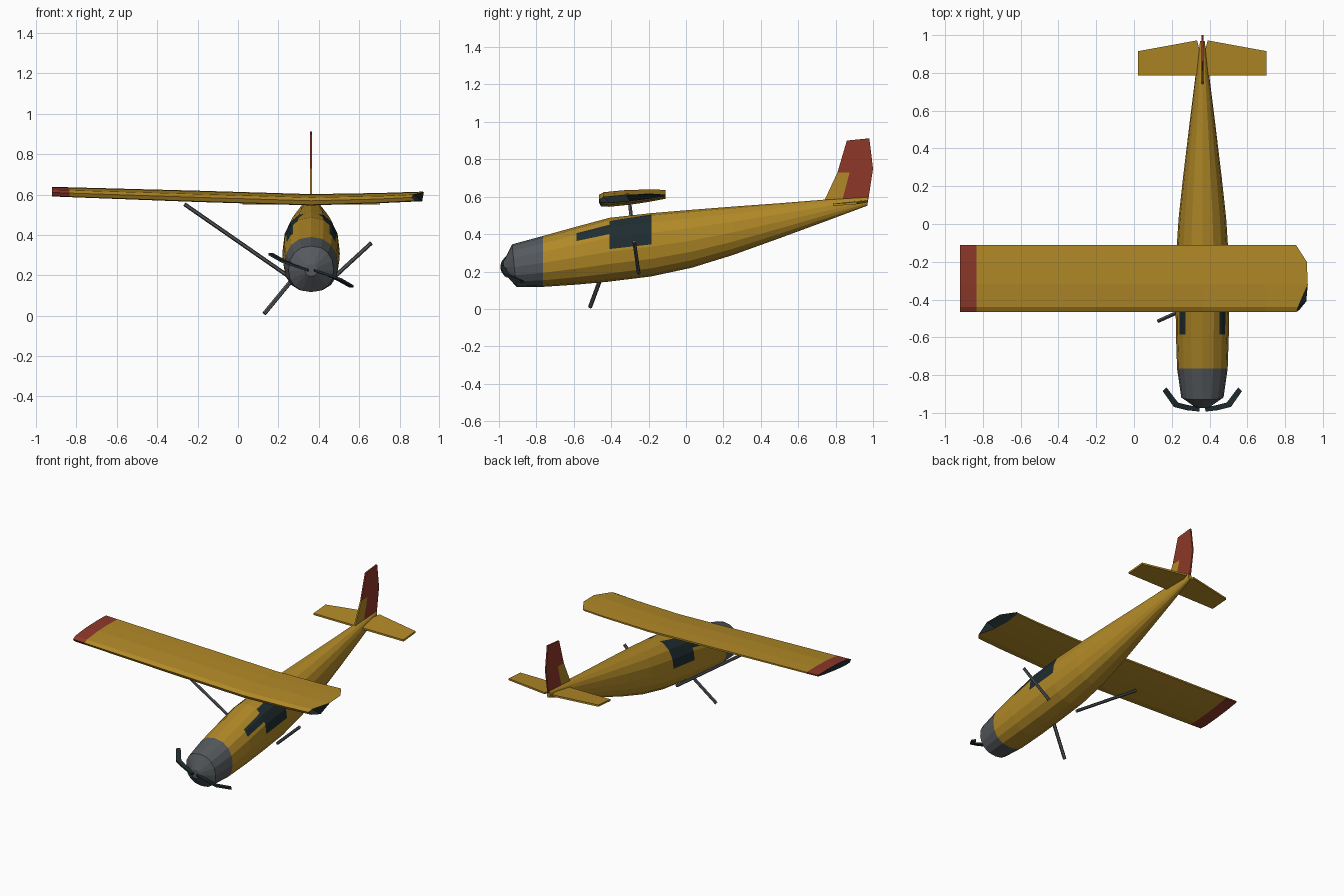
import bpy, bmesh, math
from mathutils import Vector

if "Cube" in bpy.data.objects:
    bpy.data.objects.remove(bpy.data.objects["Cube"])

CX = 0.362  # fuselage centre line


def mat(name, r, g, b):
    m = bpy.data.materials.new(name)
    m.diffuse_color = (r, g, b, 1)
    m.use_nodes = True
    m.node_tree.nodes["Principled BSDF"].inputs["Base Color"].default_value = m.diffuse_color
    return m


YELLOW = mat("yellow_paint", 0.44, 0.25, 0.02)
GREY = mat("grey_metal", 0.092, 0.10, 0.11)
DARK = mat("dark_glass", 0.014, 0.026, 0.03)
RED = mat("red_paint", 0.27, 0.04, 0.022)


def finish(bm, name, mats):
    bmesh.ops.recalc_face_normals(bm, faces=bm.faces)
    me = bpy.data.meshes.new(name)
    bm.to_mesh(me)
    bm.free()
    ob = bpy.data.objects.new(name, me)
    bpy.context.collection.objects.link(ob)
    for m in mats:
        me.materials.append(m)
    return ob


def loft(bm, rings):
    """Skin closed rings of points and return the vertex rings."""
    vr = [[bm.verts.new(p) for p in ring] for ring in rings]
    n = len(vr[0])
    for a, b in zip(vr, vr[1:]):
        for i in range(n):
            j = (i + 1) % n
            bm.faces.new((a[i], a[j], b[j], b[i]))
    return vr


# --- Fuselage: y, top z, bottom z, half width
stations = [
    (-0.975, 0.255, 0.195, 0.03), (-0.93, 0.345, 0.117, 0.112),
    (-0.765, 0.39, 0.118, 0.134), (-0.585, 0.44, 0.13, 0.14),
    (-0.41, 0.487, 0.146, 0.142), (-0.185, 0.512, 0.174, 0.14),
    (0.03, 0.53, 0.22, 0.126), (0.25, 0.547, 0.288, 0.102),
    (0.5, 0.565, 0.378, 0.072), (0.75, 0.585, 0.47, 0.041),
    (0.97, 0.598, 0.552, 0.012)]
SIDES = 16


def section(y, top, bot, hw):
    zc = bot + 0.47 * (top - bot)
    pts = []
    for i in range(SIDES):
        t = 2 * math.pi * i / SIDES
        s, c = math.sin(t), math.cos(t)
        x = math.copysign(abs(s) ** 0.88, s) * hw
        z = zc + (top - zc if c > 0 else zc - bot) * math.copysign(abs(c) ** 0.92, c)
        dy = 0.012 * (1 - c) if abs(y + 0.93) < 0.01 else 0
        pts.append((CX + x, y + dy, z))
    return pts


def line_z(line, y):
    (y1, z1), (y2, z2) = line
    return z1 + (z2 - z1) * (y - y1) / (y2 - y1)


bm = bmesh.new()
vr = loft(bm, [section(*s) for s in stations])
bm.faces.new(vr[0])
bm.faces.new(vr[-1])

# Side windows: a tall rear pane and a narrow front pane cut into the skin
panes = [(((-0.41, 0.470), (-0.185, 0.505)), ((-0.41, 0.32), (-0.185, 0.345))),
         (((-0.585, 0.405), (-0.41, 0.45)), ((-0.585, 0.363), (-0.41, 0.40)))]
for pane in panes:
    y1, y2 = pane[0][0][0], pane[0][1][0]
    for (a, b) in pane:
        fs = [f for f in bm.faces if y1 < f.calc_center_median().y < y2]
        geom = list({e for f in fs for e in f.edges} | {v for f in fs for v in f.verts}) + fs
        bmesh.ops.bisect_plane(bm, geom=geom, plane_co=(0, a[0], a[1]),
                               plane_no=Vector((0, a[1] - b[1], b[0] - a[0])).normalized())
for f in bm.faces:
    c = f.calc_center_median()
    if c.y < -0.77:
        f.material_index = 1
    for upper, lower in panes:
        if upper[0][0] < c.y < upper[1][0] and line_z(lower, c.y) < c.z < line_z(upper, c.y):
            f.material_index = 2
finish(bm, "fuselage", [YELLOW, GREY, DARK])

# --- Wing: upper and lower skin points (y, z), torn right end per point
airfoil = [(-0.465, 0.572), (-0.44, 0.588), (-0.32, 0.602), (-0.2, 0.605), (-0.11, 0.603),
           (-0.11, 0.592), (-0.2, 0.575), (-0.3, 0.56), (-0.41, 0.549), (-0.455, 0.552)]
torn = [0.86, 0.868, 0.92, 0.915, 0.857, 0.85, 0.85, 0.87, 0.912, 0.875]


def wing_ring(x, lift, thick=1.0):
    return [(x, y, 0.58 + (z - 0.58) * thick + lift) for y, z in airfoil]


bm = bmesh.new()
rings = [wing_ring(-0.922, 0.037, 0.85), wing_ring(-0.835, 0.034, 0.87), wing_ring(-0.2, 0.014),
         wing_ring(CX, -0.003), wing_ring(0.7, 0.005, 0.9)]
rings.append([(tx, p[1], p[2] + 0.009) for tx, p in zip(torn, wing_ring(0, 0.004, 0.85))])
vr = loft(bm, rings)
for f in bm.faces:
    if f.calc_center_median().x < -0.84:
        f.material_index = 1
for ring in (vr[0], vr[-1]):  # dark hollow ends
    for i in range(4):
        f = bm.faces.new((ring[i], ring[i + 1], ring[8 - i], ring[9 - i]))
        f.material_index = 2
finish(bm, "wing", [YELLOW, RED, DARK])


# --- Tail plates
def plate(name, pts, offset, material):
    """Thin slab from an outline, thickened symmetrically along offset."""
    o = Vector(offset)
    bm = bmesh.new()
    vr = loft(bm, [[Vector(p) - o for p in pts], [Vector(p) + o for p in pts]])
    bm.faces.new(vr[0])
    bm.faces.new(vr[1])
    return finish(bm, name, [material])


for side, label in ((-1, "left"), (1, "right")):
    plate(label + "_tailplane",
          [(CX + side * x, y, z) for x, y, z in
           ((0.0, 0.785, 0.556), (0.34, 0.785, 0.556), (0.34, 0.915, 0.566),
            (0.028, 0.972, 0.575), (0.01, 0.9, 0.57))], (0, 0, 0.006), YELLOW)

plate("fin_base", [(CX, y, z) for y, z in
                   ((0.74, 0.58), (0.81, 0.73), (0.875, 0.73), (0.835, 0.58))],
      (0.005, 0, 0), YELLOW)
plate("fin_and_rudder", [(CX, y, z) for y, z in
                         ((0.835, 0.58), (0.875, 0.73), (0.81, 0.73), (0.86, 0.90),
                          (0.98, 0.912), (1.0, 0.75), (0.975, 0.585))],
      (0.005, 0, 0), RED)


# --- Broken struts and the remaining landing gear leg
def rod(name, a, b, r, material):
    a, b = Vector(a), Vector(b)
    bm = bmesh.new()
    bmesh.ops.create_cone(bm, cap_ends=True, segments=6, radius1=r, radius2=r,
                          depth=(b - a).length)
    ob = finish(bm, name, [material])
    ob.location = (a + b) / 2
    ob.rotation_euler = (b - a).to_track_quat('Z', 'Y').to_euler()


rod("left_wing_strut", (-0.265, -0.30, 0.552), (0.25, -0.255, 0.195), 0.010, GREY)
rod("right_wing_strut", (0.66, -0.277, 0.36), (0.475, -0.253, 0.19), 0.010, GREY)
rod("landing_gear_leg", (0.13, -0.513, 0.01), (0.27, -0.45, 0.18), 0.011, GREY)

# --- Propeller: two blades bent back at the tips
for side, label in ((-1, "left"), (1, "right")):
    bm = bmesh.new()
    path = [(0.015, -0.982, 0.0, 0.011), (0.08, -0.972, -0.022, 0.014),
            (0.14, -0.957, -0.046, 0.016), (0.2, -0.875, -0.08, 0.014)]
    rings = []
    for k, (d, y, dz, w) in enumerate(path):
        bend = 0.7 if k > 1 else 0.15
        dx, dy = w * bend, w * math.sqrt(1 - bend * bend)
        c = Vector((CX + side * d, y, 0.225 + side * dz))
        rings.append([c + Vector((-side * dx * u, dy * u, v * 0.006))
                      for u, v in ((1, 1), (1, -1), (-1, -1), (-1, 1))])
    vr = loft(bm, rings)
    bm.faces.new(vr[0])
    bm.faces.new(vr[-1])
    finish(bm, label + "_propeller_blade", [DARK])
